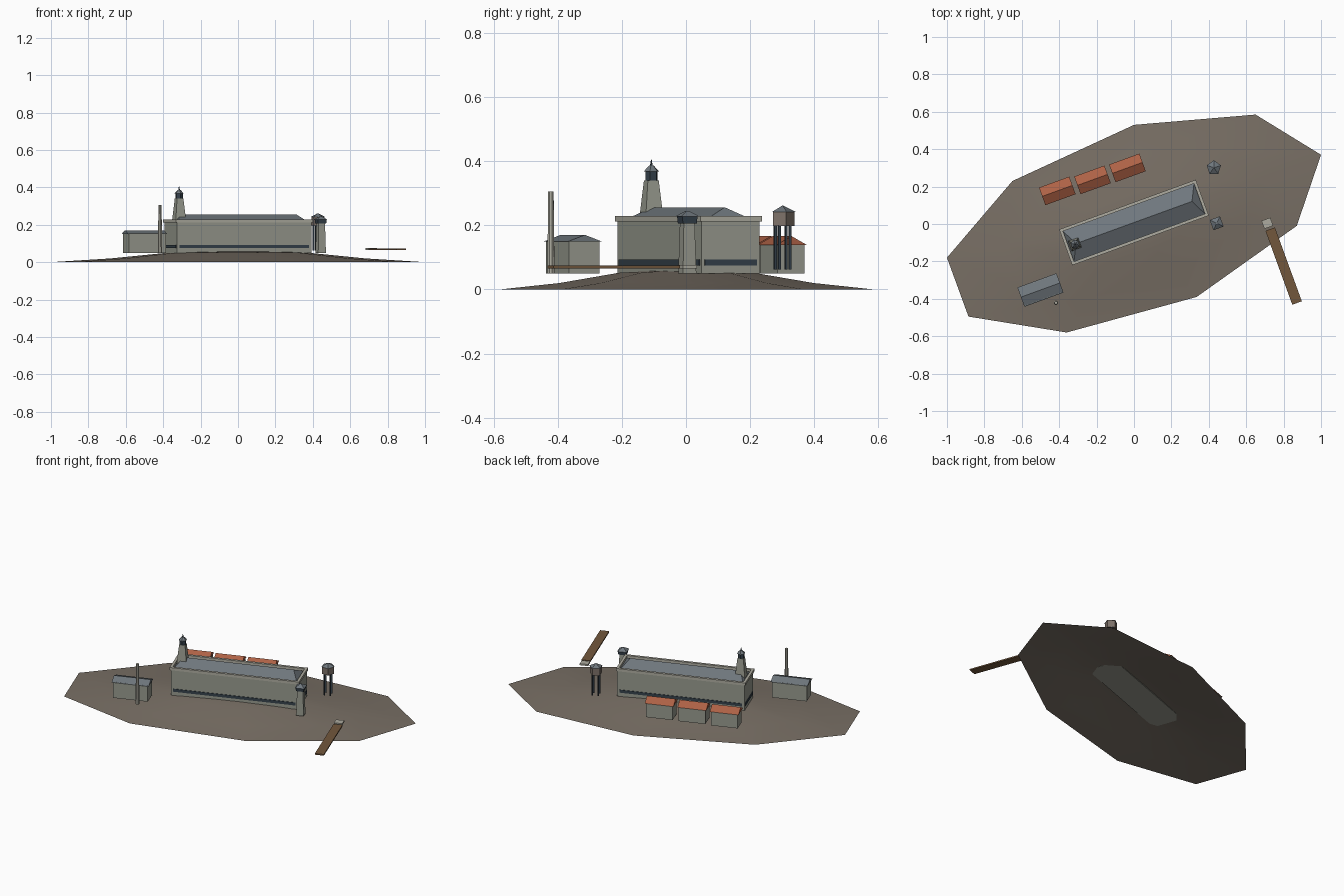
import bpy, bmesh, math
from mathutils import Matrix, Vector

cube = bpy.data.objects.get("Cube")
if cube:
    bpy.data.objects.remove(cube)

TURN = math.radians(20)   # the whole site is laid out on this heading
BASE = 0.05               # common foundation level


def material(name, rgb):
    m = bpy.data.materials.new(name)
    m.use_nodes = True
    m.diffuse_color = (*rgb, 1)
    m.node_tree.nodes["Principled BSDF"].inputs["Base Color"].default_value = (*rgb, 1)
    return m


EARTH = material("earth", (0.19, 0.16, 0.13))
WALL = material("wall_grey", (0.31, 0.32, 0.27))
TRIM = material("pale_trim", (0.42, 0.41, 0.35))
SLATE = material("slate_roof", (0.16, 0.185, 0.205))
NAVY = material("dark_glass", (0.035, 0.052, 0.07))
TILE = material("orange_tile", (0.42, 0.12, 0.06))
WOOD = material("pier_wood", (0.17, 0.095, 0.045))
RUST = material("tank_metal", (0.21, 0.17, 0.145))


def finish(name, bm, mat, at=(0, 0), turn=TURN):
    bmesh.ops.recalc_face_normals(bm, faces=bm.faces)
    me = bpy.data.meshes.new(name)
    bm.to_mesh(me)
    bm.free()
    me.materials.append(mat)
    ob = bpy.data.objects.new(name, me)
    bpy.context.collection.objects.link(ob)
    ob.matrix_world = Matrix.Translation((*at, 0)) @ Matrix.Rotation(turn, 4, "Z")
    return ob


def box(name, mat, at, size, z0, z1, offset=(0, 0)):
    bm = bmesh.new()
    place = Matrix.Translation((*offset, (z0 + z1) / 2)) @ Matrix.Diagonal((*size, z1 - z0, 1))
    bmesh.ops.create_cube(bm, size=1, matrix=place)
    return finish(name, bm, mat, at)


def taper(name, mat, at, sides, r0, r1, z0, z1, turn=TURN, start=0.0):
    bm = bmesh.new()
    place = Matrix.Translation((0, 0, (z0 + z1) / 2)) @ Matrix.Rotation(start, 4, "Z")
    bmesh.ops.create_cone(bm, cap_ends=True, segments=sides, radius1=r0, radius2=r1,
                          depth=z1 - z0, matrix=place)
    return finish(name, bm, mat, at, turn)


def square(name, mat, at, half0, half1, z0, z1):
    return taper(name, mat, at, 4, half0 * math.sqrt(2), half1 * math.sqrt(2), z0, z1,
                 start=math.pi / 4)


def ridge_roof(name, mat, at, size, ridge, z0, z1):
    """Pitched roof; a ridge shorter than the length makes it hipped."""
    bm = bmesh.new()
    lx, ly = size[0] / 2, size[1] / 2
    a, b, c, d = [bm.verts.new((x, y, z0)) for x, y in ((-lx, -ly), (lx, -ly), (lx, ly), (-lx, ly))]
    e, f = [bm.verts.new((x, 0, z1)) for x in (-ridge / 2, ridge / 2)]
    for face in ((a, b, f, e), (c, d, e, f), (b, c, f), (d, a, e), (d, c, b, a)):
        bm.faces.new(face)
    return finish(name, bm, mat, at)


# Island: one outline shrunk into rising rings, open underneath
shore = [(1, 0.37), (0.65, 0.585), (0, 0.53), (-0.65, 0.23), (-1, -0.18),
         (-0.885, -0.495), (-0.36, -0.58), (0.335, -0.39), (0.87, -0.01)]
bm = bmesh.new()
rings = [[bm.verts.new((x * s, y * s, z)) for x, y in shore]
         for s, z in ((1, 0), (0.68, 0.02), (0.36, 0.052))]
top = bm.verts.new((0, 0, 0.063))
n = len(shore)
for i in range(n):
    j = (i + 1) % n
    for low, high in zip(rings, rings[1:]):
        bm.faces.new((low[i], low[j], high[j], high[i]))
    bm.faces.new((rings[-1][i], rings[-1][j], top))
island = finish("island", bm, EARTH, turn=0)
if sum(p.normal.z for p in island.data.polygons) < 0:
    island.data.flip_normals()
for p in island.data.polygons:
    p.use_smooth = True

# Main hall with parapet and sunken hipped roof
HALL = (0, 0.008)
L, W = 0.765, 0.192
box("hall_walls", WALL, HALL, (L, W), BASE, 0.212)
for s in (-1, 1):
    box("parapet_long", TRIM, HALL, (L + 0.012, 0.016), 0.212, 0.229, (0, s * (W / 2 - 0.002)))
    box("parapet_end", TRIM, HALL, (0.016, W - 0.02), 0.212, 0.229, (s * (L / 2 - 0.002), 0))
    box("window_band_long", NAVY, HALL, (L - 0.03, 0.006), 0.075, 0.093, (0, s * W / 2))
    box("window_band_end", NAVY, HALL, (0.006, W - 0.02), 0.075, 0.093, (s * L / 2, 0))
ridge_roof("hall_roof", SLATE, HALL, (L - 0.02, W - 0.02), 0.66, 0.213, 0.256)

# Bell tower on the hall
BELL = (-0.315, -0.108)
square("bell_tower_shaft", WALL, BELL, 0.03, 0.018, 0.215, 0.34)
taper("bell_tower_lantern", NAVY, BELL, 6, 0.02, 0.02, 0.34, 0.37)
taper("bell_tower_eave", SLATE, BELL, 6, 0.025, 0.008, 0.368, 0.386)
taper("bell_tower_spire", NAVY, BELL, 6, 0.005, 0.001, 0.384, 0.405)

# Guard tower
GUARD = (0.442, 0.004)
square("guard_tower_shaft", WALL, GUARD, 0.022, 0.018, BASE, 0.208)
square("guard_tower_cabin", NAVY, GUARD, 0.023, 0.025, 0.206, 0.229)
square("guard_tower_roof", SLATE, GUARD, 0.029, 0.004, 0.228, 0.245)

# Water tower
TANK = (0.427, 0.301)
for sx in (-1, 1):
    for sy in (-1, 1):
        box("water_tower_leg", NAVY, TANK, (0.008, 0.008), BASE + 0.012, 0.2, (sx * 0.018, sy * 0.018))
taper("water_tank", RUST, TANK, 5, 0.037, 0.037, 0.197, 0.243, turn=0)
taper("water_tank_roof", SLATE, TANK, 5, 0.04, 0.002, 0.242, 0.261, turn=0)

# Row of three houses
for x, y in ((-0.41, 0.177), (-0.222, 0.236), (-0.035, 0.3)):
    box("house_walls", WALL, (x, y), (0.16, 0.09), BASE, 0.14)
    ridge_roof("house_roof", TILE, (x, y), (0.172, 0.1), 0.172, 0.139, 0.166)

# Power house and its chimney
SHED = (-0.5, -0.353)
box("power_house_walls", WALL, SHED, (0.21, 0.1), BASE, 0.152)
ridge_roof("power_house_roof", SLATE, SHED, (0.222, 0.11), 0.222, 0.15, 0.17)
taper("chimney", TRIM, (-0.417, -0.421), 8, 0.012, 0.009, BASE, 0.306)

# Pier and landing
box("pier_deck", WOOD, (0.8, -0.225), (0.054, 0.42), 0.066, 0.074)
box("pier_landing", TRIM, (0.713, 0.004), (0.05, 0.046), 0.066, 0.076)
